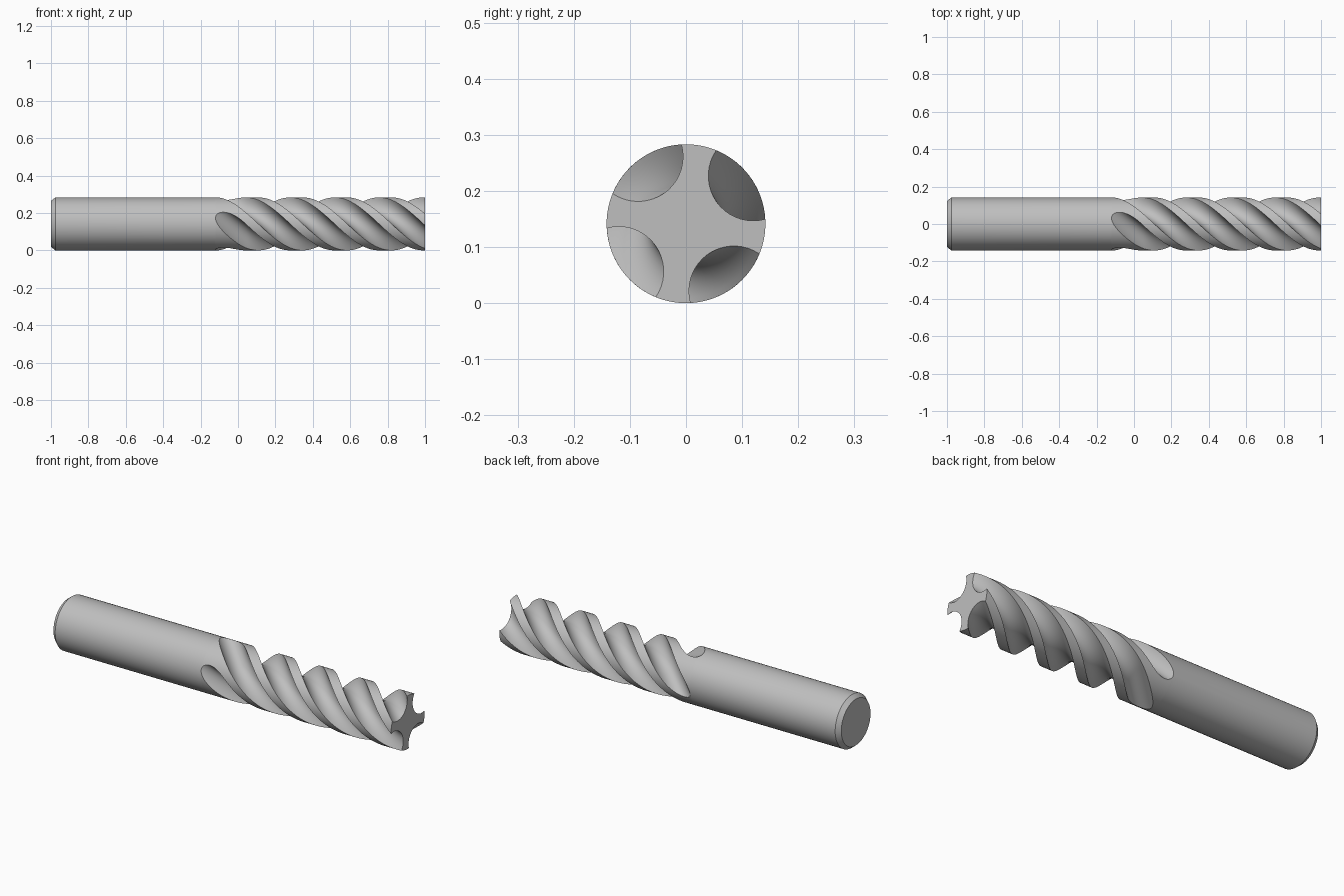
import bpy, bmesh
from math import cos, sin, acos, atan, sqrt, tau, pi, radians

cube = bpy.data.objects.get("Cube")
if cube:
    bpy.data.objects.remove(cube)

RADIUS = 0.1415          # tool radius
CUT = 0.08               # flute cutter radius
CORE = 0.147             # flute cutter distance from the axis
PITCH = 0.95             # length of one helix turn
HELIX_START = 0.05       # flutes have full depth from here to the tip
END_ANGLE = radians(35.5)
FLUTES, LAND_STEPS, CUT_STEPS = 4, 12, 18
EXIT_RINGS, HELIX_RINGS = 28, 110

steel = bpy.data.materials.new("steel_grey")
steel.use_nodes = True
colour = (0.52, 0.52, 0.52, 1)
steel.diffuse_color = colour
steel.node_tree.nodes["Principled BSDF"].inputs["Base Color"].default_value = colour


def clamp_acos(v):
    return acos(max(-1, min(1, v)))


def section(phase, d):
    """Round section with four circular flutes whose centres lie at distance d."""
    half = clamp_acos((d * d + RADIUS ** 2 - CUT ** 2) / (2 * d * RADIUS))
    sweep = clamp_acos((d * d + CUT ** 2 - RADIUS ** 2) / (2 * d * CUT))
    points = []
    for k in range(FLUTES):
        mid = phase + k * tau / FLUTES
        # Concave flute arc
        for i in range(CUT_STEPS):
            a = mid + pi + sweep * (1 - 2 * i / CUT_STEPS)
            points.append((d * cos(mid) + CUT * cos(a), d * sin(mid) + CUT * sin(a)))
        # Outer land arc
        for i in range(LAND_STEPS):
            a = mid + half + (tau / FLUTES - 2 * half) * i / LAND_STEPS
            points.append((RADIUS * cos(a), RADIUS * sin(a)))
    return points


def helix_angle(x):
    return END_ANGLE - (1 - x) * tau / PITCH


rings = []
# Flutes leave the body along the tangent of the helix
exit_length = sqrt(((RADIUS + CUT) / CORE) ** 2 - 1)
for i in range(EXIT_RINGS):
    s = exit_length * (1 - (i / EXIT_RINGS) ** 1.5)
    x = HELIX_START - s * PITCH / tau
    rings.append((x, section(helix_angle(HELIX_START) - atan(s), CORE * sqrt(1 + s * s))))
# Full-depth helical flutes
for i in range(HELIX_RINGS + 1):
    x = HELIX_START + (1 - HELIX_START) * i / HELIX_RINGS
    rings.append((x, section(helix_angle(x), CORE)))
# Shank with chamfered end
plain = rings[0][1]
rings.insert(0, (-0.977, plain))
rings.insert(0, (-1, [(y * 0.87, z * 0.87) for y, z in plain]))

# Loft the sections
bm = bmesh.new()
loops = [[bm.verts.new((x, y, z + RADIUS)) for y, z in pts] for x, pts in rings]
for a, b in zip(loops, loops[1:]):
    for i in range(len(a)):
        j = (i + 1) % len(a)
        bm.faces.new((a[i], a[j], b[j], b[i]))
bm.faces.new(loops[0])
bm.faces.new(loops[-1])
bmesh.ops.remove_doubles(bm, verts=bm.verts, dist=0.00005)
bmesh.ops.recalc_face_normals(bm, faces=bm.faces)
mesh = bpy.data.meshes.new("fluted_cutter")
bm.to_mesh(mesh)
bm.free()
mesh.materials.append(steel)
cutter = bpy.data.objects.new("fluted_cutter", mesh)
bpy.context.collection.objects.link(cutter)

bpy.ops.object.select_all(action='DESELECT')
cutter.select_set(True)
bpy.context.view_layer.objects.active = cutter
bpy.ops.object.shade_smooth_by_angle(angle=radians(25))
